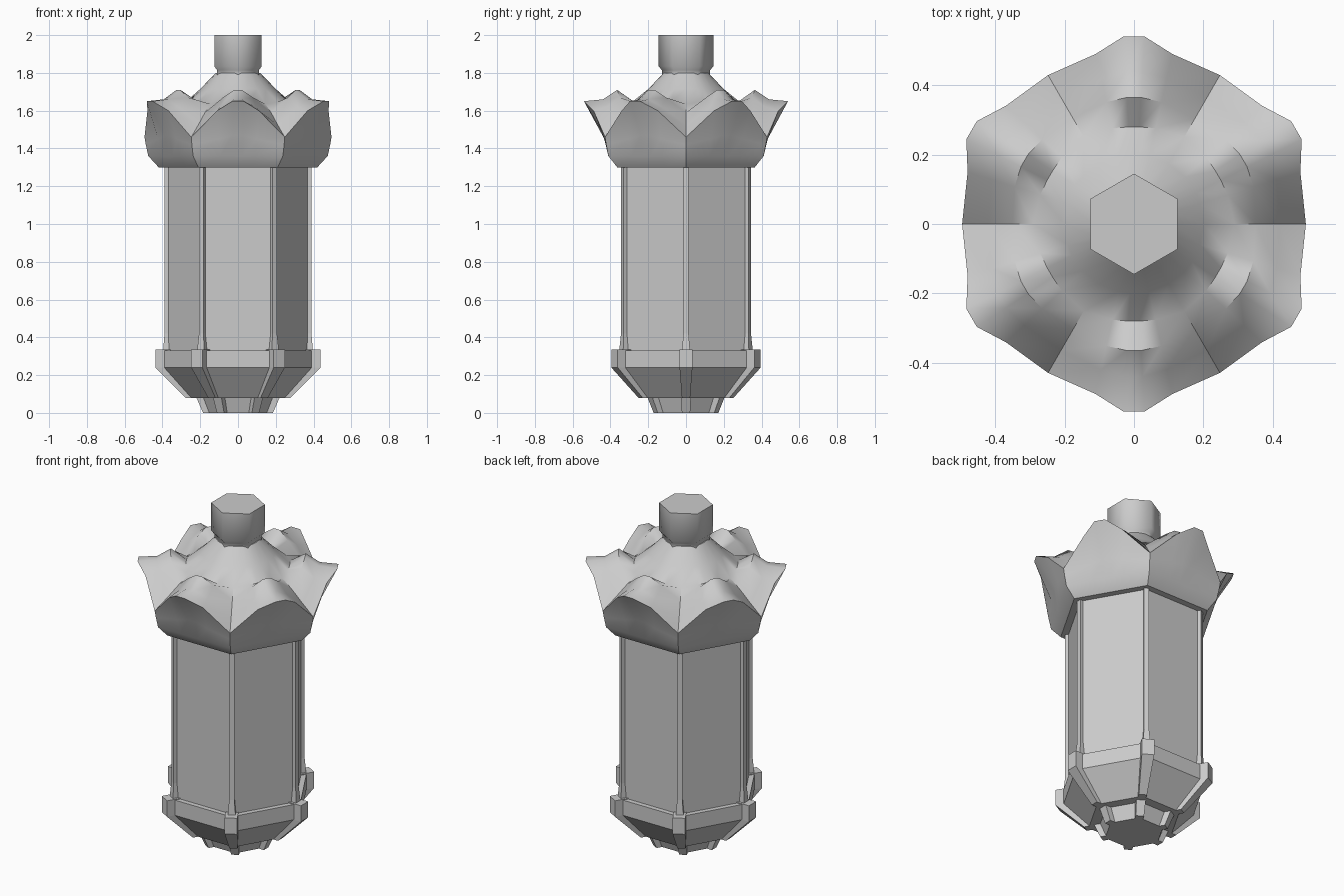
import bpy, bmesh
from math import sin, cos, pi, radians

if "Cube" in bpy.data.objects:
    bpy.data.objects.remove(bpy.data.objects["Cube"])


def make_object(name, lofts, smooth=None):
    """Build one mesh from several lofts; each loft is a list of rings."""
    bm = bmesh.new()
    for rings in lofts:
        vr = [[bm.verts.new(p) for p in ring] for ring in rings]
        n = len(vr[0])
        for a, b in zip(vr, vr[1:]):
            for i in range(n):
                j = (i + 1) % n
                bm.faces.new((a[i], a[j], b[j], b[i]))
        bm.faces.new(vr[0][::-1])
        bm.faces.new(vr[-1])
    bmesh.ops.recalc_face_normals(bm, faces=bm.faces)
    me = bpy.data.meshes.new(name)
    bm.to_mesh(me)
    bm.free()
    ob = bpy.data.objects.new(name, me)
    bpy.context.collection.objects.link(ob)
    if smooth:
        bpy.ops.object.select_all(action='DESELECT')
        ob.select_set(True)
        bpy.context.view_layer.objects.active = ob
        bpy.ops.object.shade_smooth_by_angle(angle=radians(smooth))
    return ob


def hexagon(profile, offset=0.0):
    """Hexagonal loft from (radius, z) pairs."""
    return [[(r * cos(offset + k * pi / 3), r * sin(offset + k * pi / 3), z)
             for k in range(6)] for r, z in profile]


def corner_ribs(sections):
    """Six ribs on the hexagon corners from (inner, outer, half width, z)."""
    ribs = []
    for k in range(6):
        c, s = cos(k * pi / 3), sin(k * pi / 3)
        ribs.append([[(x * c - y * s, x * s + y * c, z)
                      for x, y in ((ri, -w), (ro, -w), (ro, w), (ri, w))]
                     for ri, ro, w, z in sections])
    return ribs


# Foot, tapered base and collar
make_object("foot", [hexagon([(0.165, 0.0), (0.20, 0.085)])])
make_object("foot_ribs", corner_ribs([(0.12, 0.185, 0.022, 0.0), (0.15, 0.222, 0.026, 0.085)]))
make_object("base", [hexagon([(0.26, 0.08), (0.41, 0.24), (0.41, 0.33)])])
make_object("base_ribs", corner_ribs([(0.20, 0.278, 0.022, 0.08),
                                      (0.34, 0.437, 0.034, 0.24),
                                      (0.34, 0.437, 0.034, 0.335)]))

# Glass body and thin corner posts
make_object("glass_body", [hexagon([(0.377, 0.32), (0.377, 1.31)])])
make_object("corner_posts", corner_ribs([(0.34, 0.397, 0.022, 0.32),
                                         (0.34, 0.389, 0.014, 0.42),
                                         (0.34, 0.389, 0.014, 1.31)]))

# Petal crown: each ring gives (radius, z) at ridge, shoulder and valley
COLUMNS = ((-12.7, 1), (-3.2, 0), (3.2, 0), (12.7, 1), (30, 2))


def crown_ring(spec):
    pts = []
    for k in range(6):
        for deg, kind in COLUMNS:
            if isinstance(spec[0], tuple):
                r, z = spec[kind]
            else:
                r, z = spec[0] * cos(pi / 6) / cos(radians(deg)), spec[1]
            a = radians(30 + 60 * k + deg)
            pts.append((r * cos(a), r * sin(a), z))
    return pts


crown = [(0.42, 1.30), (0.475, 1.36),
         ((0.435, 1.47), (0.443, 1.45), (0.488, 1.42)),
         ((0.541, 1.65), (0.502, 1.60), (0.495, 1.46)),
         ((0.44, 1.66), (0.43, 1.62), (0.42, 1.525)),
         ((0.365, 1.71), (0.36, 1.67), (0.35, 1.59)),
         ((0.28, 1.65), (0.283, 1.645), (0.29, 1.635)),
         ((0.20, 1.715), (0.20, 1.715), (0.20, 1.715)),
         ((0.118, 1.80), (0.118, 1.80), (0.118, 1.80))]
make_object("petal_crown", [[crown_ring(s) for s in crown]], smooth=40)

# Hexagonal finial
make_object("finial", [hexagon([(0.128, 1.79), (0.128, 1.815), (0.145, 1.835), (0.145, 2.0)],
                               pi / 6)], smooth=65)
